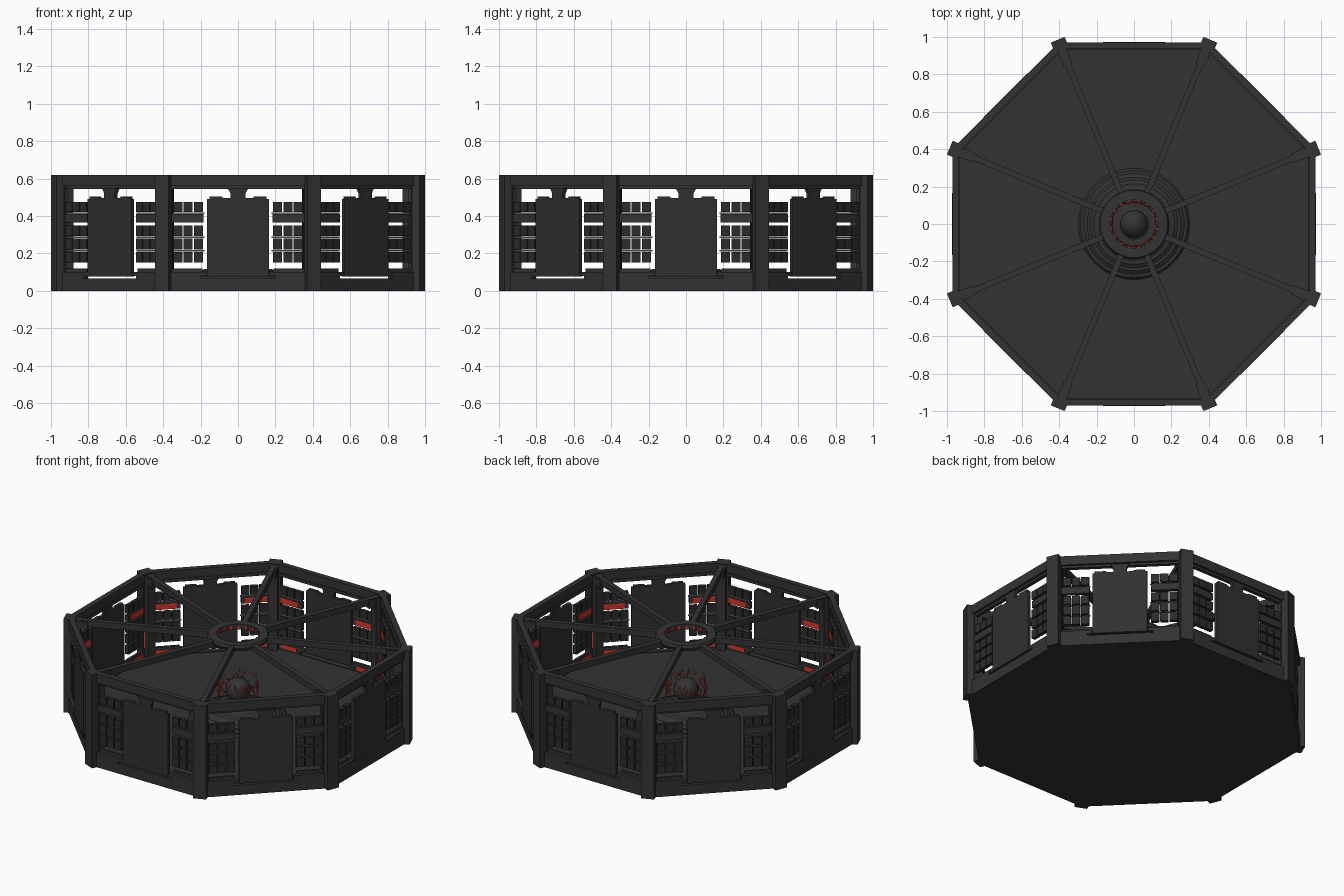
import bpy, bmesh, math, random
from mathutils import Matrix

if "Cube" in bpy.data.objects:
    bpy.data.objects.remove(bpy.data.objects["Cube"])

random.seed(4)
STEP = math.pi / 4


def material(name, rgb):
    m = bpy.data.materials.new(name)
    m.diffuse_color = (*rgb, 1)
    m.use_nodes = True
    m.node_tree.nodes["Principled BSDF"].inputs["Base Color"].default_value = m.diffuse_color
    return m


frame_grey = material("frame grey", (0.033, 0.033, 0.033))
panel_grey = material("panel grey", (0.030, 0.030, 0.030))
block_grey = material("block grey", (0.025, 0.025, 0.025))
rod_grey = material("rod grey", (0.15, 0.15, 0.15))
red = material("glow red", (0.65, 0.04, 0.028))


def finish(name, bm, mat, smooth=False):
    bmesh.ops.recalc_face_normals(bm, faces=bm.faces)
    me = bpy.data.meshes.new(name)
    bm.to_mesh(me)
    bm.free()
    me.materials.append(mat)
    ob = bpy.data.objects.new(name, me)
    bpy.context.collection.objects.link(ob)
    if smooth:
        bpy.context.view_layer.objects.active = ob
        ob.select_set(True)
        bpy.ops.object.shade_smooth_by_angle()
        ob.select_set(False)
    return ob


def prism(bm, outline, d0, d1):
    """Extrude an x/z outline between two distances from the centre, towards the front."""
    a = [bm.verts.new((x, -d0, z)) for x, z in outline]
    b = [bm.verts.new((x, -d1, z)) for x, z in outline]
    bm.faces.new(a)
    bm.faces.new(b[::-1])
    for i in range(len(a)):
        j = (i + 1) % len(a)
        bm.faces.new((a[i], b[i], b[j], a[j]))


def box(bm, x0, x1, d0, d1, z0, z1):
    prism(bm, [(x0, z0), (x1, z0), (x1, z1), (x0, z1)], d0, d1)


def pair(bm, x0, x1, d0, d1, z0, z1):
    box(bm, x0, x1, d0, d1, z0, z1)
    box(bm, -x1, -x0, d0, d1, z0, z1)


def ring_of_eight(name, bm, mat, offset=0.0):
    """Repeat one side of the octagon around the centre."""
    src = list(bm.verts) + list(bm.edges) + list(bm.faces)
    for i in range(1, 8):
        new = bmesh.ops.duplicate(bm, geom=src)["geom"]
        vs = [g for g in new if isinstance(g, bmesh.types.BMVert)]
        bmesh.ops.rotate(bm, verts=vs, cent=(0, 0, 0), matrix=Matrix.Rotation(i * STEP, 3, 'Z'))
    bmesh.ops.rotate(bm, verts=bm.verts, cent=(0, 0, 0), matrix=Matrix.Rotation(offset, 3, 'Z'))
    return finish(name, bm, mat)


def lathe(name, profile, mat, segments=48):
    bm = bmesh.new()
    vs = [bm.verts.new((r, 0, z)) for r, z in profile]
    es = [bm.edges.new((vs[i], vs[i + 1])) for i in range(len(vs) - 1)]
    bmesh.ops.spin(bm, geom=vs + es, cent=(0, 0, 0), axis=(0, 0, 1), angle=2 * math.pi, steps=segments)
    bmesh.ops.remove_doubles(bm, verts=bm.verts, dist=1e-4)
    return finish(name, bm, mat, True)


# Floor slab
bm = bmesh.new()
bmesh.ops.create_cone(bm, cap_ends=True, segments=8, radius1=0.965 / math.cos(STEP / 2),
                      radius2=0.965 / math.cos(STEP / 2), depth=0.06,
                      matrix=Matrix.Translation((0, 0, 0.03)) @ Matrix.Rotation(STEP / 2, 4, 'Z'))
finish("floor", bm, frame_grey)

# Base beams, slotted under the panels
bm = bmesh.new()
prism(bm, [(-.40, 0), (.40, 0), (.40, .10), (.20, .10), (.20, .065), (-.20, .065), (-.20, .10), (-.40, .10)], .935, .97)
pair(bm, .168, .205, .935, .968, .078, .10)
ring_of_eight("base_beam", bm, frame_grey)

# Top beams with a lower lip
bm = bmesh.new()
box(bm, -.395, .395, .935, .97, .56, .62)
box(bm, -.39, .39, .93, .955, .545, .565)
ring_of_eight("top_beam", bm, frame_grey)

# Corner posts with inner brackets
bm = bmesh.new()
box(bm, -.04, .04, 1.0, 1.066, 0, .62)
box(bm, -.028, .028, .965, 1.0, .03, .61)
ring_of_eight("corner_post", bm, frame_grey, STEP / 2)

# Jambs and cross bars beside the posts
bm = bmesh.new()
pair(bm, .35, .39, .935, .96, .08, .56)
pair(bm, .185, .37, .935, .958, .365, .41)
pair(bm, .19, .37, .935, .95, .10, .118)
ring_of_eight("wall_bar", bm, frame_grey)

# Large wall panels with hanging neck
bm = bmesh.new()
prism(bm, [(-.165, .076), (.165, .076), (.165, .49), (.152, .49), (.152, .503), (.085, .503), (.08, .495),
           (.04, .495), (.04, .52), (.056, .55), (-.056, .55), (-.04, .52), (-.04, .495), (-.08, .495),
           (-.085, .503), (-.152, .503), (-.152, .49), (-.165, .49)], .95, .972)
ring_of_eight("wall_panel", bm, panel_grey)

# Grids of small blocks
bm = bmesh.new()
for z0, z1 in ((.15, .208), (.22, .28), (.292, .348), (.42, .475)):
    for x in (.187, .242, .297):
        pair(bm, x, x + .049, .935, .96, z0, z1)
ring_of_eight("wall_block", bm, block_grey)

# Thin rods carrying the blocks
bm = bmesh.new()
for z in (.214, .286, .415):
    pair(bm, .18, .36, .940, .946, z - .004, z + .004)
ring_of_eight("block_rod", bm, rod_grey)

# Red light strips on the inside of the walls
bm = bmesh.new()
pair(bm, .21, .34, .930, .9355, .368, .406)
pair(bm, .22, .34, .930, .9355, .072, .098)
pair(bm, .352, .366, .930, .9355, .13, .25)
ring_of_eight("light_strip", bm, red)

# Roof beams from the posts to the hub
bm = bmesh.new()
box(bm, -.016, .016, .17, 1.0, .572, .612)
box(bm, -.026, .026, .92, .99, .555, .605)
ring_of_eight("roof_beam", bm, frame_grey, STEP / 2)

# Roof hub ring
lathe("roof_hub", [(.128, .58), (.18, .58), (.188, .60), (.18, .615), (.128, .615), (.128, .58)], frame_grey)

# Stepped round dais with sloping risers
lathe("dais", [(.305, .05), (.285, .075), (.27, .075), (.25, .09), (.235, .09), (.215, .104),
               (.20, .104), (.18, .116), (0, .116)], frame_grey)

# Pedestal and core sphere
lathe("pedestal", [(.10, .11), (.06, .13), (.04, .19)], frame_grey, 32)
bm = bmesh.new()
bmesh.ops.create_uvsphere(bm, u_segments=32, v_segments=16, radius=.075,
                          matrix=Matrix.Translation((0, 0, .24)))
finish("core_sphere", bm, frame_grey, True)

# Crown of red slivers around the sphere
bm = bmesh.new()
for i in range(110):
    a = 2 * math.pi * i / 110
    place = Matrix.Rotation(a, 4, 'Z') \
        @ Matrix.Translation((random.uniform(.114, .124), 0, random.uniform(.20, .32))) \
        @ Matrix.Rotation(random.uniform(-.7, .7), 4, 'X')
    bmesh.ops.create_cone(bm, segments=4, radius1=.004, radius2=.001, depth=random.uniform(.02, .04),
                          cap_ends=True, matrix=place)
finish("red_crown", bm, red)

# Red lights in the hub opening
bm = bmesh.new()
for i in range(16):
    m = Matrix.Rotation(2 * math.pi * (i + .5) / 16, 4, 'Z') @ Matrix.Translation((.125, 0, .598)) \
        @ Matrix.Diagonal((.008, .014, .024, 1))
    bmesh.ops.create_cube(bm, size=1, matrix=m)
finish("hub_light", bm, red)
